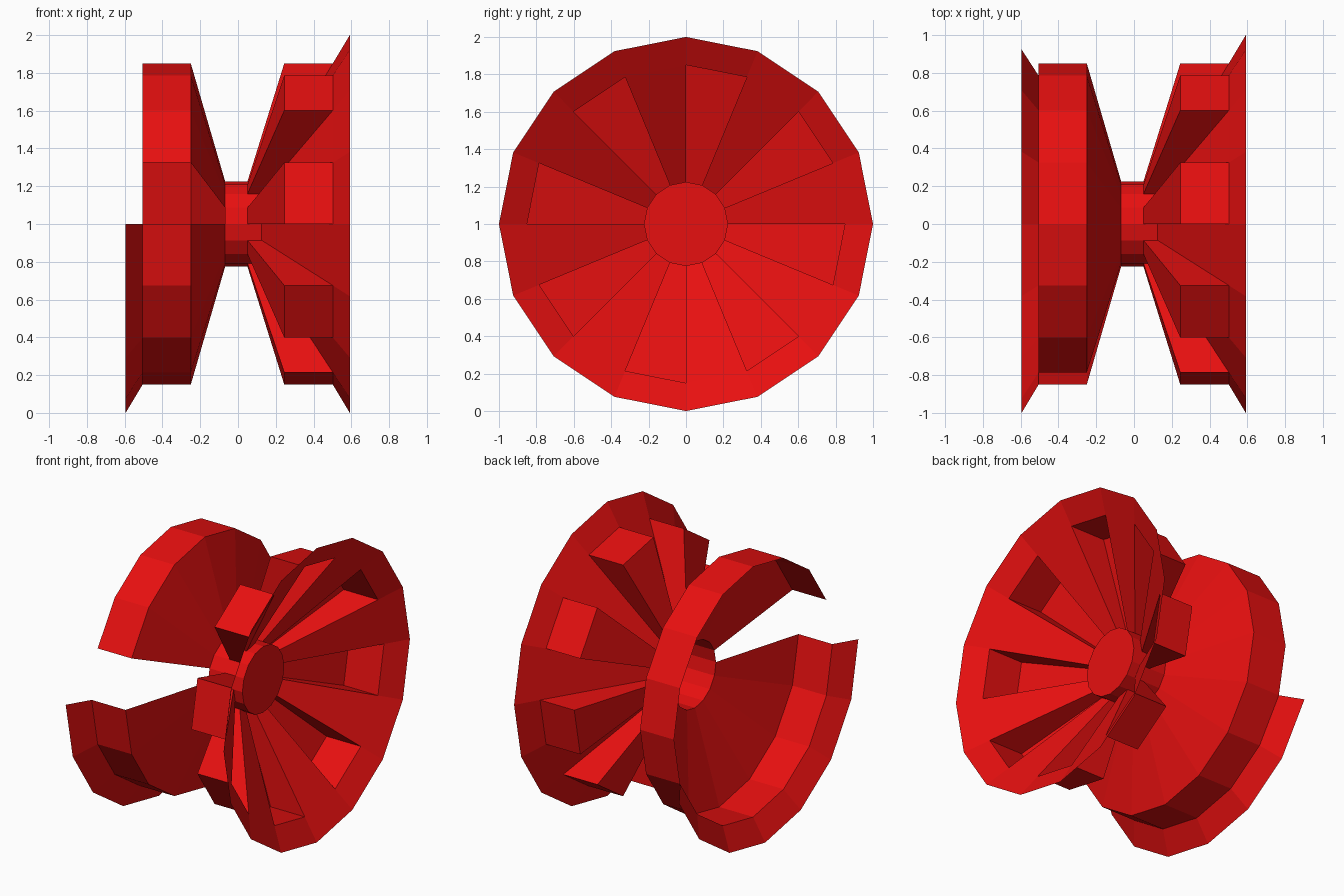
import bpy, bmesh, math

if "Cube" in bpy.data.objects:
    bpy.data.objects.remove(bpy.data.objects["Cube"])

N = 16                      # sectors round the wheel
ALL = range(N)

red = bpy.data.materials.new("red_paint")
red.diffuse_color = (0.8, 0.005, 0.005, 1)
red.use_nodes = True
red.node_tree.nodes["Principled BSDF"].inputs["Base Color"].default_value = red.diffuse_color


def pt(x, r, k):
    """Point at distance x along the axle, radius r, at sector line k."""
    a = math.tau * k / N
    return (x, r * math.cos(a), 1 + r * math.sin(a))


def make(name, polys):
    bm = bmesh.new()
    for poly in polys:
        bm.faces.new([bm.verts.new(p) for p in poly])
    bmesh.ops.remove_doubles(bm, verts=bm.verts, dist=0.0005)
    bmesh.ops.recalc_face_normals(bm, faces=bm.faces)
    me = bpy.data.meshes.new(name)
    bm.to_mesh(me)
    bm.free()
    me.materials.append(red)
    ob = bpy.data.objects.new(name, me)
    bpy.context.collection.objects.link(ob)
    return ob


def sweep(profile, sectors):
    """Sheet panels following an (x, radius) profile over the given sectors."""
    return [[pt(*a, k), pt(*b, k), pt(*b, k + 1), pt(*a, k + 1)]
            for k in sectors for a, b in zip(profile, profile[1:])]


# Outer dish profile points
LIP, EDGE, BEND, ROOT, SPOKE = (0.592, 1.0), (0.502, 0.85), (0.245, 0.85), (0.05, 0.225), (0.125, 0.225)

# Outer dish: shallow spokes alternate with deep recessed pockets
make("outer_lip", sweep([LIP, EDGE], ALL))
make("spokes", sweep([EDGE, SPOKE], range(0, N, 2)))
pockets = sweep([EDGE, BEND, ROOT], range(1, N, 2))
pockets += [[pt(*p, k) for p in (EDGE, BEND, ROOT, SPOKE)] for k in ALL]
make("pockets", pockets)

# Inner dish: one sector missing, lip broken away round the upper half
make("inner_dish", sweep([(-0.505, 0.85), (-0.25, 0.85), (-0.068, 0.225)],
                         [k for k in ALL if k != 7]))
make("inner_lip", sweep([(-0.595, 1.0), (-0.505, 0.85)], range(8, 15)))

# Hub: tube open at the inner end, capped at the outer end
hub = sweep([(-0.068, 0.225), (0.19, 0.225)], ALL)
hub.append([pt(0.19, 0.225, k) for k in ALL])
make("hub", hub)
